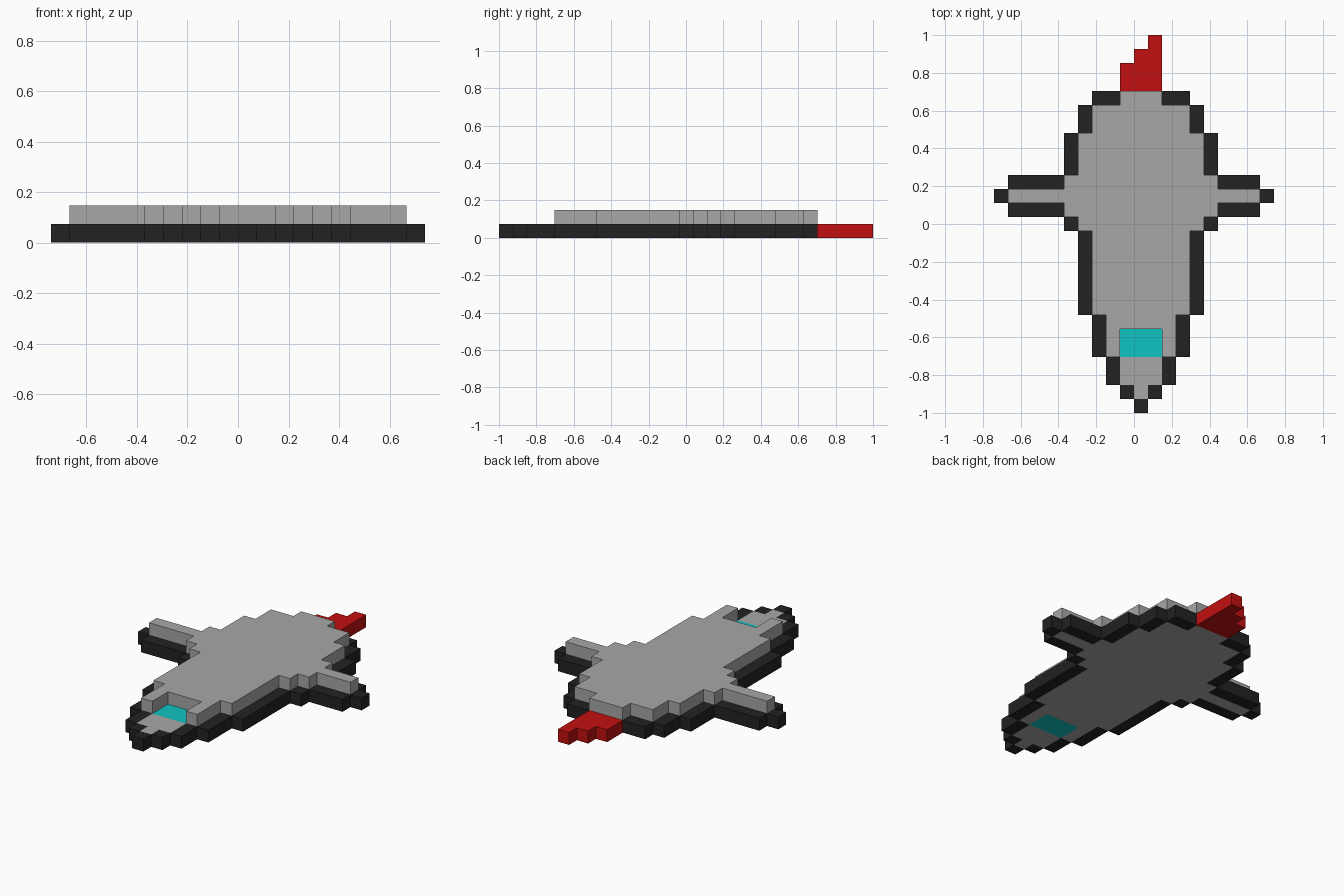
import bpy, bmesh, math

if "Cube" in bpy.data.objects:
    bpy.data.objects.remove(bpy.data.objects["Cube"], do_unlink=True)

U = 2 / 27  # size of one block


def material(name, rgb):
    m = bpy.data.materials.new(name)
    m.use_nodes = True
    m.diffuse_color = (*rgb, 1)
    bsdf = m.node_tree.nodes["Principled BSDF"]
    bsdf.inputs["Base Color"].default_value = (*rgb, 1)
    bsdf.inputs["Roughness"].default_value = 0.8
    return m


BLACK = material("black", (0.016, 0.016, 0.016))
GREY = material("grey", (0.39, 0.39, 0.39))
CYAN = material("cyan", (0.005, 0.54, 0.54))
RED = material("red", (0.54, 0.005, 0.005))


def cells(runs):
    """Blocks (column, row) from runs of first row, last row, first column, last column."""
    return {(c, r) for r0, r1, c0, c1 in runs
            for r in range(r0, r1 + 1) for c in range(c0, c1 + 1)}


def slab(name, blocks, level, mats, rule=lambda cell: 0):
    """One layer of blocks; rule picks the material index of each block."""
    bm = bmesh.new()
    verts = {}

    def corner(c, r):
        if (c, r) not in verts:
            verts[c, r] = bm.verts.new((c * U, r * U - 1, level * U))
        return verts[c, r]

    for c, r in sorted(blocks):
        bm.faces.new([corner(c, r), corner(c + 1, r), corner(c + 1, r + 1), corner(c, r + 1)])
    ext = bmesh.ops.extrude_face_region(bm, geom=bm.faces[:], use_keep_orig=True)
    top = [g for g in ext["geom"] if isinstance(g, bmesh.types.BMVert)]
    bmesh.ops.translate(bm, verts=top, vec=(0, 0, U))
    bmesh.ops.recalc_face_normals(bm, faces=bm.faces[:])
    bm.normal_update()
    # Step inwards from each face to find the block it belongs to
    for f in bm.faces:
        p = f.calc_center_median() - f.normal * U / 2
        f.material_index = rule((math.floor(p.x / U), math.floor((p.y + 1) / U)))
    me = bpy.data.meshes.new(name)
    bm.to_mesh(me)
    bm.free()
    for m in mats:
        me.materials.append(m)
    ob = bpy.data.objects.new(name, me)
    bpy.context.collection.objects.link(ob)
    return ob


# Outline of the hull, from nose to stern
outline = cells([(0, 0, 0, 0), (1, 1, -1, 1), (2, 3, -2, 2), (4, 6, -3, 3),
                 (7, 12, -4, 4), (13, 13, -5, 5), (14, 14, -9, 8), (15, 15, -10, 9),
                 (16, 16, -9, 8), (17, 19, -5, 5), (20, 21, -4, 4), (22, 22, -3, 3)])
# Area inside the dark rim
core = cells([(1, 1, 0, 0), (2, 3, -1, 1), (4, 6, -2, 2), (7, 12, -3, 3),
              (13, 13, -4, 4), (14, 14, -5, 5), (15, 15, -9, 8), (16, 16, -5, 5),
              (17, 19, -4, 4), (20, 21, -3, 3), (22, 22, -1, 1)])
window = cells([(4, 5, -1, 1)])
flame = cells([(23, 24, -1, 1), (25, 25, 0, 1), (26, 26, 1, 1)])

# Lower layer: dark rim, grey core and cyan window
slab("hull", outline, 0, [BLACK, GREY, CYAN],
     lambda cell: 2 if cell in window else 1 if cell in core else 0)
# Upper layer, open above the window
slab("upper_deck", {b for b in core - window if b[1] >= 4}, 1, [GREY])
# Exhaust flame behind the stern
slab("exhaust_flame", flame, 0, [RED])
